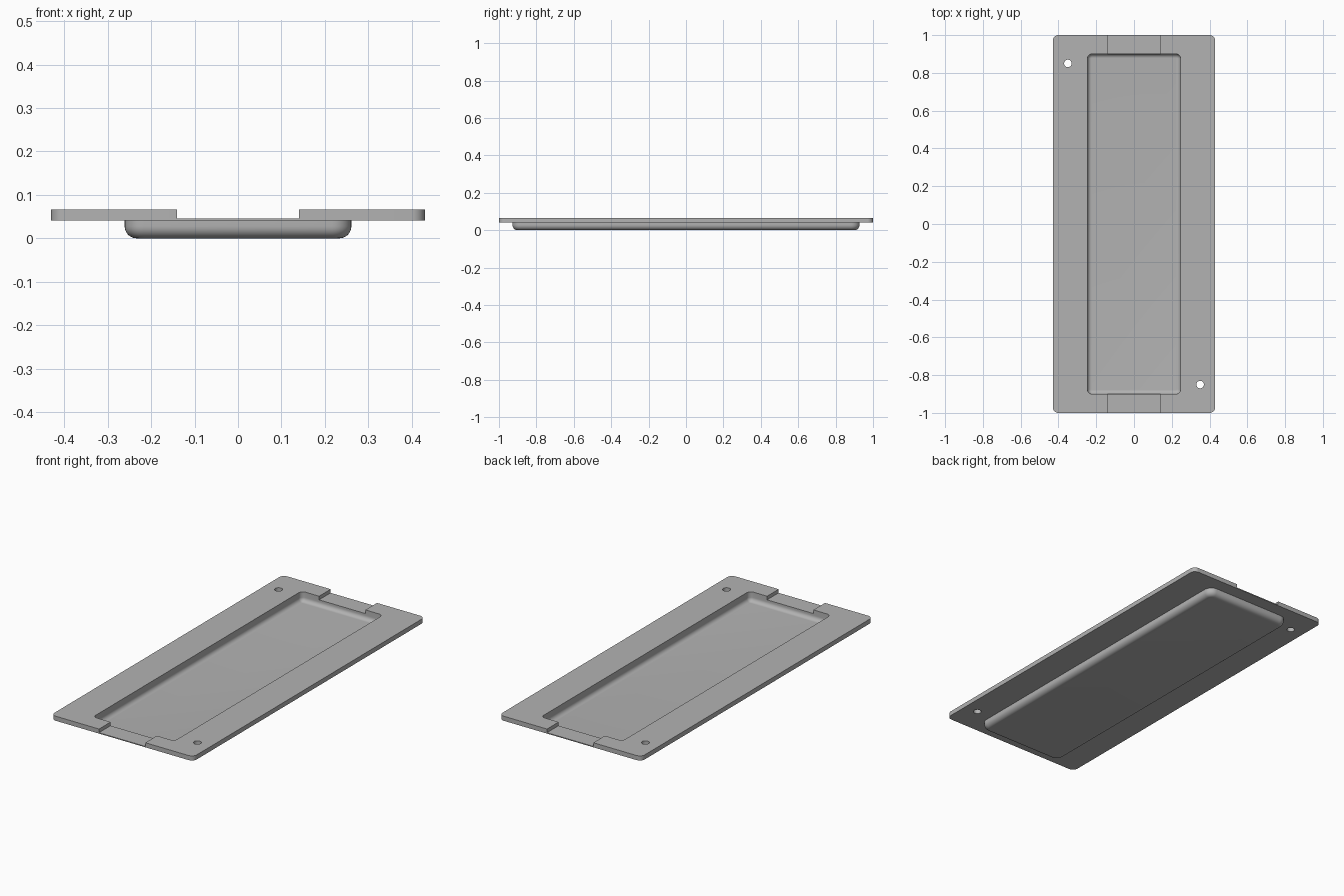
import bpy
import bmesh
from math import sin, cos, pi

cube = bpy.data.objects.get("Cube")
if cube:
    bpy.data.objects.remove(cube, do_unlink=True)

grey = bpy.data.materials.new("plain grey")
grey.use_nodes = True
grey.diffuse_color = (0.45, 0.45, 0.45, 1)
grey.node_tree.nodes["Principled BSDF"].inputs["Base Color"].default_value = (0.45, 0.45, 0.45, 1)

TOP, UNDER, NOTCH, FLOOR = 0.066, 0.041, 0.046, 0.014
CORNER_STEPS = 8


def rounded_ring(bm, hx, hy, r, z):
    """Rounded rectangle of vertices, counter-clockwise."""
    ring = []
    for q, (sx, sy) in enumerate([(1, 1), (-1, 1), (-1, -1), (1, -1)]):
        for i in range(CORNER_STEPS + 1):
            a = (q + i / CORNER_STEPS) * pi / 2
            ring.append(bm.verts.new((sx * (hx - r) + r * cos(a), sy * (hy - r) + r * sin(a), z)))
    return ring


def fillet(hx, hy, corner, z, r, steps=8):
    """Levels curving from a flat floor at z up to a vertical wall."""
    levels = []
    for i in range(steps + 1):
        a = i / steps * pi / 2
        inset = r * (1 - sin(a))
        levels.append((hx - inset, hy - inset, max(corner - inset, 0.003), z + r * (1 - cos(a))))
    return levels


# Outside of the tray, around the flange, then down into the recess
levels = fillet(0.261, 0.928, 0.045, 0, 0.028)
levels += [(0.261, 0.928, 0.045, UNDER), (0.43, 1, 0.03, UNDER),
           (0.43, 1, 0.03, TOP), (0.246, 0.9, 0.024, TOP)]
levels += reversed(fillet(0.246, 0.9, 0.024, FLOOR, 0.022))

bm = bmesh.new()
rings = [rounded_ring(bm, *level) for level in levels]
for low, high in zip(rings, rings[1:]):
    for i in range(len(low)):
        j = (i + 1) % len(low)
        bm.faces.new((low[i], low[j], high[j], high[i]))
bm.faces.new(rings[0][::-1])
bm.faces.new(rings[-1])
bmesh.ops.recalc_face_normals(bm, faces=bm.faces)
mesh = bpy.data.meshes.new("recessed_tray")
bm.to_mesh(mesh)
bm.free()
mesh.materials.append(grey)
tray = bpy.data.objects.new("recessed_tray", mesh)
bpy.context.collection.objects.link(tray)

# End notches and diagonal screw holes
cutters = []
for side in (-1, 1):
    bpy.ops.mesh.primitive_cube_add(size=1, location=(0, side * 0.97, NOTCH + 0.05))
    notch = bpy.context.object
    notch.name = "notch_cutter"
    notch.scale = (0.28, 0.2, 0.1)
    bpy.ops.mesh.primitive_cylinder_add(vertices=32, radius=0.02, depth=0.3,
                                        location=(side * 0.35, -side * 0.85, 0.05))
    hole = bpy.context.object
    hole.name = "hole_cutter"
    cutters += [notch, hole]

bpy.ops.object.select_all(action="DESELECT")
bpy.context.view_layer.objects.active = tray
tray.select_set(True)
for cutter in cutters:
    cutter.data.materials.append(grey)
    cutter.hide_render = True
    cut = tray.modifiers.new("cut", "BOOLEAN")
    cut.operation = "DIFFERENCE"
    cut.solver = "EXACT"
    cut.object = cutter
    bpy.ops.object.modifier_apply(modifier=cut.name)
for cutter in cutters:
    bpy.data.objects.remove(cutter, do_unlink=True)

bpy.ops.object.shade_smooth_by_angle(angle=pi / 6)
